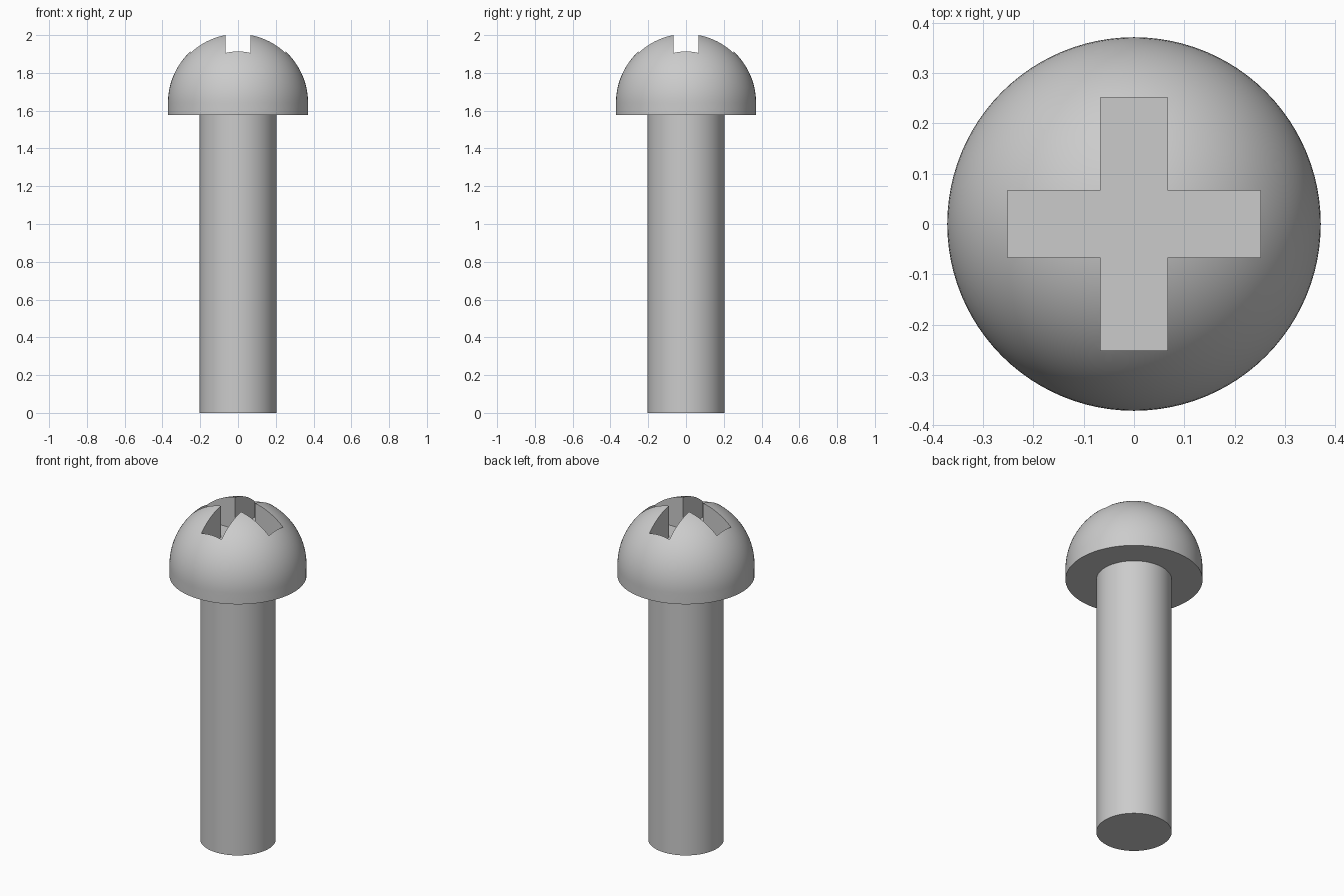
import bpy, bmesh, math
from mathutils import Matrix

if "Cube" in bpy.data.objects:
    bpy.data.objects.remove(bpy.data.objects["Cube"], do_unlink=True)

SEGMENTS = 96
HEAD_R, SHAFT_R = 0.371, 0.204
HEAD_BASE, DOME_CENTRE = 1.577, 1.641
SLOT_HALF_WIDTH, SLOT_REACH, SLOT_FLOOR = 0.0667, 0.2515, 1.81

steel = bpy.data.materials.new("steel_grey")
steel.use_nodes = True
grey = (0.6, 0.6, 0.6, 1)
steel.diffuse_color = grey
steel.node_tree.nodes["Principled BSDF"].inputs["Base Color"].default_value = grey


def add_object(name, bm):
    bmesh.ops.recalc_face_normals(bm, faces=bm.faces)
    mesh = bpy.data.meshes.new(name)
    bm.to_mesh(mesh)
    bm.free()
    mesh.materials.append(steel)
    obj = bpy.data.objects.new(name, mesh)
    bpy.context.collection.objects.link(obj)
    return obj


def lathe(name, profile):
    """Revolve (radius, height) points about the z axis."""
    bm = bmesh.new()
    verts = [bm.verts.new((r, 0, z)) for r, z in profile]
    edges = [bm.edges.new(pair) for pair in zip(verts, verts[1:])]
    bmesh.ops.spin(bm, geom=verts + edges, cent=(0, 0, 0), axis=(0, 0, 1),
                   angle=math.tau, steps=SEGMENTS, use_duplicate=False)
    bmesh.ops.remove_doubles(bm, verts=bm.verts, dist=1e-5)
    return add_object(name, bm)


def activate(obj):
    bpy.ops.object.select_all(action="DESELECT")
    obj.select_set(True)
    bpy.context.view_layer.objects.active = obj


# Shaft: plain round rod
shaft = lathe("shaft", [(0, 0), (SHAFT_R, 0), (SHAFT_R, HEAD_BASE), (0, HEAD_BASE)])

# Head: short straight rim below a hemispherical dome
rings = 28
dome = [(HEAD_R * math.cos(a), DOME_CENTRE + HEAD_R * math.sin(a))
        for a in (math.pi / 2 * i / rings for i in range(rings))]
head = lathe("head", [(0, HEAD_BASE), (HEAD_R, HEAD_BASE)] + dome
             + [(0, DOME_CENTRE + HEAD_R)])

# Cross recess: one arm outline turned four times, extruded upward
bm = bmesh.new()
w, reach = SLOT_HALF_WIDTH, SLOT_REACH
outline = []
for turn in range(4):
    rot = Matrix.Rotation(turn * math.pi / 2, 2)
    for x, y in ((w, -w), (reach, -w), (reach, w)):
        px, py = rot[0][0] * x + rot[0][1] * y, rot[1][0] * x + rot[1][1] * y
        outline.append(bm.verts.new((px, py, SLOT_FLOOR)))
floor = bm.faces.new(outline)
raised = bmesh.ops.extrude_face_region(bm, geom=[floor], use_keep_orig=True)
bmesh.ops.translate(bm, vec=(0, 0, 0.4),
                    verts=[v for v in raised["geom"] if isinstance(v, bmesh.types.BMVert)])
cutter = add_object("cross_recess_cutter", bm)
cutter.hide_render = True

cut = head.modifiers.new("cross_recess", "BOOLEAN")
cut.operation, cut.solver, cut.object = "DIFFERENCE", "EXACT", cutter
activate(head)
bpy.ops.object.modifier_apply(modifier=cut.name)
bpy.data.objects.remove(cutter, do_unlink=True)

# Smooth round surfaces, crisp edges
for part in (shaft, head):
    activate(part)
    bpy.ops.object.shade_smooth_by_angle(angle=math.radians(30))
